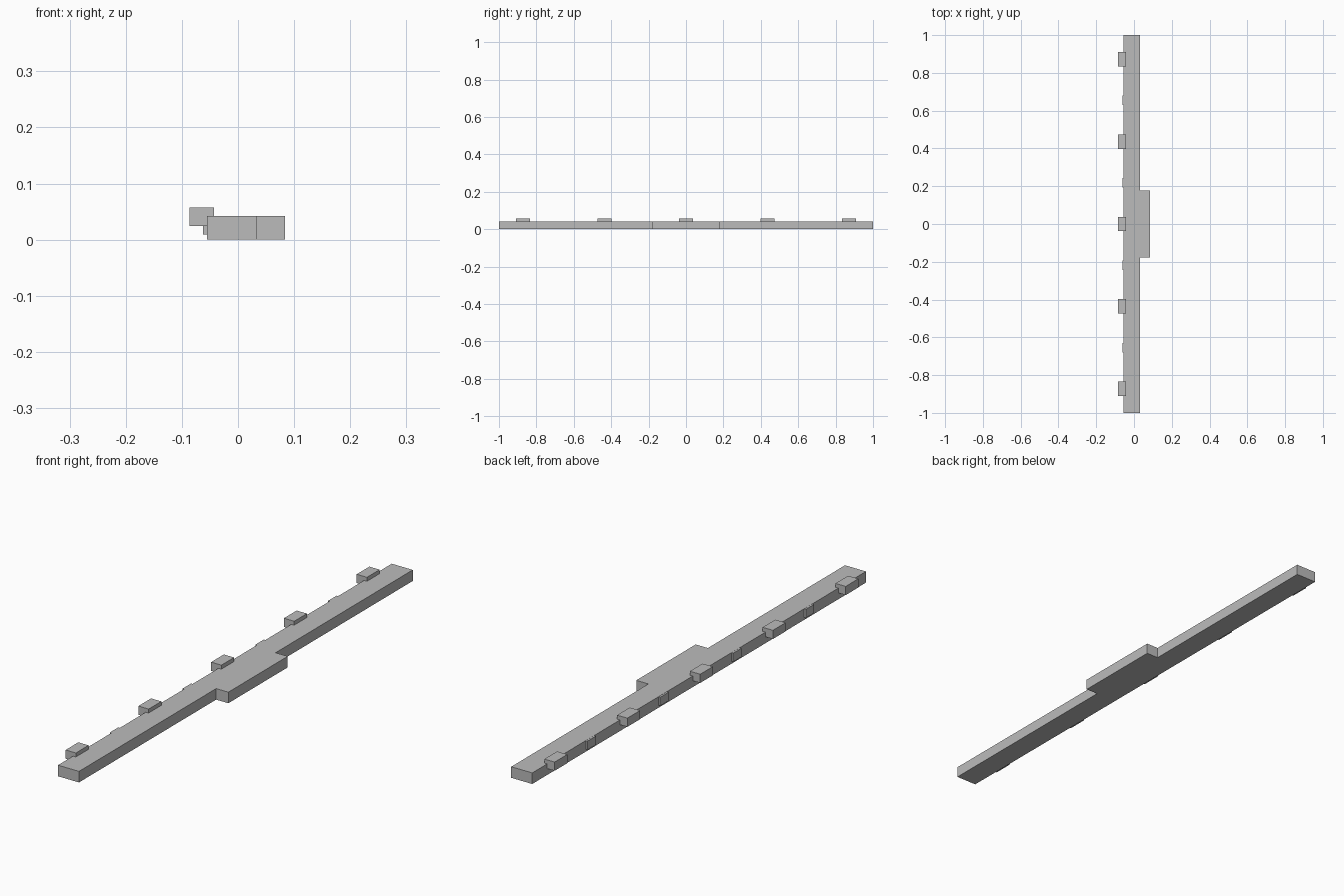
import bpy
import bmesh

cube = bpy.data.objects.get("Cube")
if cube:
    bpy.data.objects.remove(cube, do_unlink=True)

grey = bpy.data.materials.new("plain grey")
grey.use_nodes = True
colour = (0.5, 0.5, 0.5, 1)
grey.diffuse_color = colour
grey.node_tree.nodes["Principled BSDF"].inputs["Base Color"].default_value = colour


def prism(name, outline, z0, z1):
    """Extrude a flat xy outline from z0 up to z1."""
    bm = bmesh.new()
    base = bm.faces.new([bm.verts.new((x, y, z0)) for x, y in outline])
    top = bmesh.ops.extrude_face_region(bm, geom=[base])["geom"]
    verts = [v for v in top if isinstance(v, bmesh.types.BMVert)]
    bmesh.ops.translate(bm, vec=(0, 0, z1 - z0), verts=verts)
    bmesh.ops.recalc_face_normals(bm, faces=bm.faces)
    mesh = bpy.data.meshes.new(name)
    bm.to_mesh(mesh)
    bm.free()
    mesh.materials.append(grey)
    obj = bpy.data.objects.new(name, mesh)
    bpy.context.collection.objects.link(obj)
    return obj


def block(name, x0, x1, y, length, z0, z1):
    a, b = y - length / 2, y + length / 2
    return prism(name, [(x0, a), (x1, a), (x1, b), (x0, b)], z0, z1)


# Long plank with a wider tab at the middle of its left edge
half = [(0.084, 0.178), (0.033, 0.178), (0.033, 1), (-0.055, 1)]
prism("plank", half + [(x, -y) for x, y in reversed(half)], 0, 0.042)

# Raised blocks along the right edge, with shallow nubs between them
pitch = 0.436
for i in range(5):
    block(f"raised_block_{i + 1}", -0.086, -0.043, (i - 2) * pitch, 0.076, 0.024, 0.057)
for i in range(4):
    block(f"edge_nub_{i + 1}", -0.062, -0.045, (i - 1.5) * pitch, 0.05, 0.009, 0.0415)
